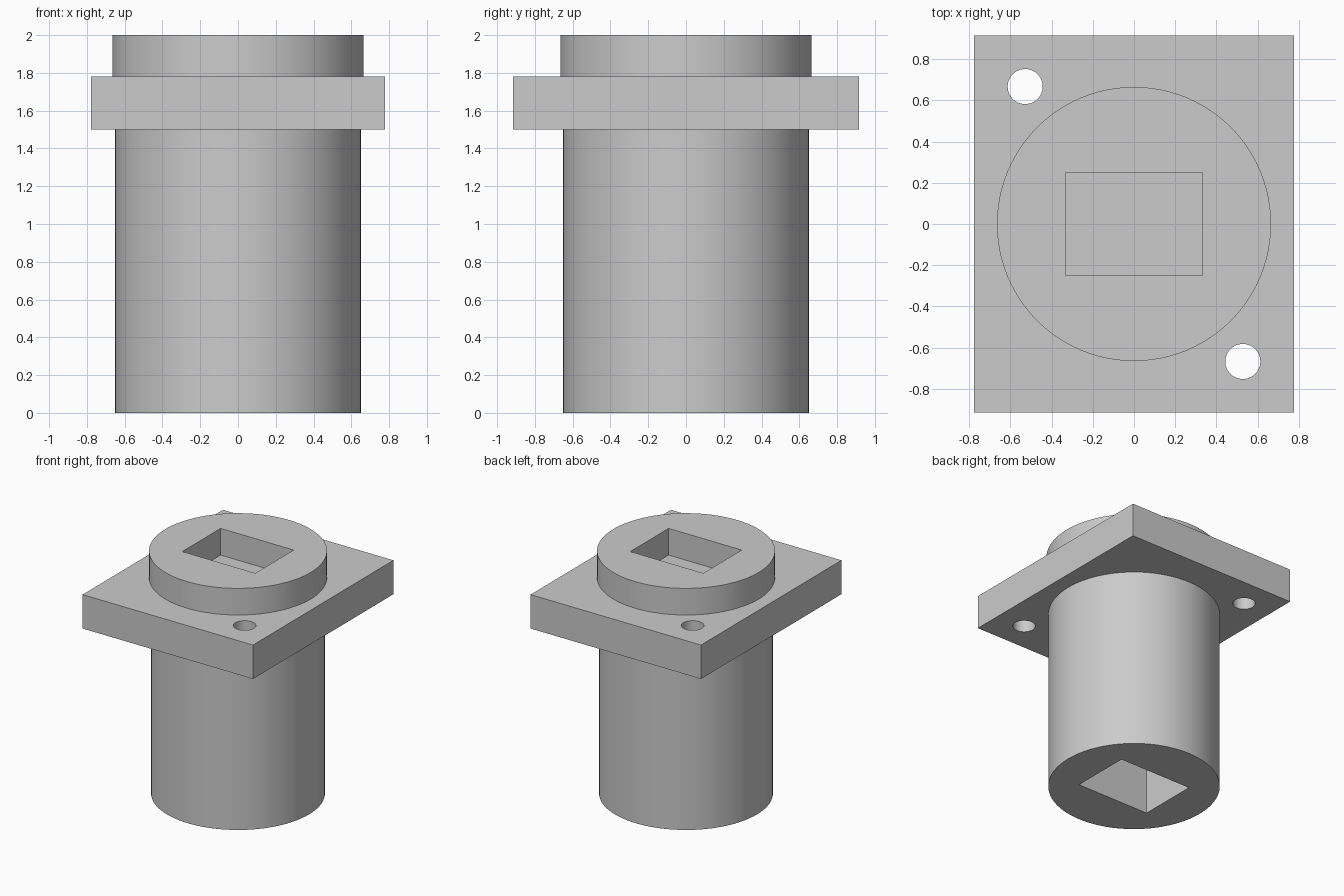
import bpy
import math

if "Cube" in bpy.data.objects:
    bpy.data.objects.remove(bpy.data.objects["Cube"], do_unlink=True)

# Single grey material
GREY = (0.6, 0.6, 0.6, 1.0)
grey = bpy.data.materials.new("plain_grey")
grey.use_nodes = True
grey.diffuse_color = GREY
grey.node_tree.nodes["Principled BSDF"].inputs["Base Color"].default_value = GREY


def finish(name):
    obj = bpy.context.object
    obj.name = name
    obj.data.materials.append(grey)
    return obj


def cylinder(name, radius, z0, z1, x=0, y=0, sides=96):
    bpy.ops.mesh.primitive_cylinder_add(
        vertices=sides, radius=radius, depth=z1 - z0, location=(x, y, (z0 + z1) / 2))
    return finish(name)


def box(name, size_x, size_y, z0, z1):
    bpy.ops.mesh.primitive_cube_add(size=1, location=(0, 0, (z0 + z1) / 2))
    obj = finish(name)
    obj.scale = (size_x, size_y, z1 - z0)
    bpy.ops.object.transform_apply(location=False, rotation=False, scale=True)
    return obj


def cut(target, cutter):
    mod = target.modifiers.new("cut", "BOOLEAN")
    mod.operation = "DIFFERENCE"
    mod.solver = "EXACT"
    mod.object = cutter
    bpy.ops.object.select_all(action="DESELECT")
    bpy.context.view_layer.objects.active = target
    target.select_set(True)
    bpy.ops.object.modifier_apply(modifier=mod.name)
    bpy.data.objects.remove(cutter, do_unlink=True)


PLATE_BOTTOM, PLATE_TOP, TOP = 1.5, 1.78, 2.0

# Barrel and raised disc, each with a rectangular socket ending at the flange
barrel = cylinder("barrel", 0.65, 0, PLATE_BOTTOM)
disc = cylinder("raised_disc", 0.665, PLATE_TOP, TOP)
for part in (barrel, disc):
    cut(part, box("socket_cutter", 0.667, 0.5, -0.2, TOP + 0.2))

# Flange plate with two diagonally opposite bolt holes
flange = box("flange_plate", 1.555, 1.83, PLATE_BOTTOM, PLATE_TOP)
for side in (-1, 1):
    cut(flange, cylinder("bolt_hole_cutter", 0.085, PLATE_BOTTOM - 0.1, PLATE_TOP + 0.1,
                         side * 0.528, -side * 0.667, 48))

# Smooth round walls, crisp corners
for part in (barrel, disc, flange):
    bpy.ops.object.select_all(action="DESELECT")
    bpy.context.view_layer.objects.active = part
    part.select_set(True)
    bpy.ops.object.shade_smooth_by_angle(angle=math.radians(30))
